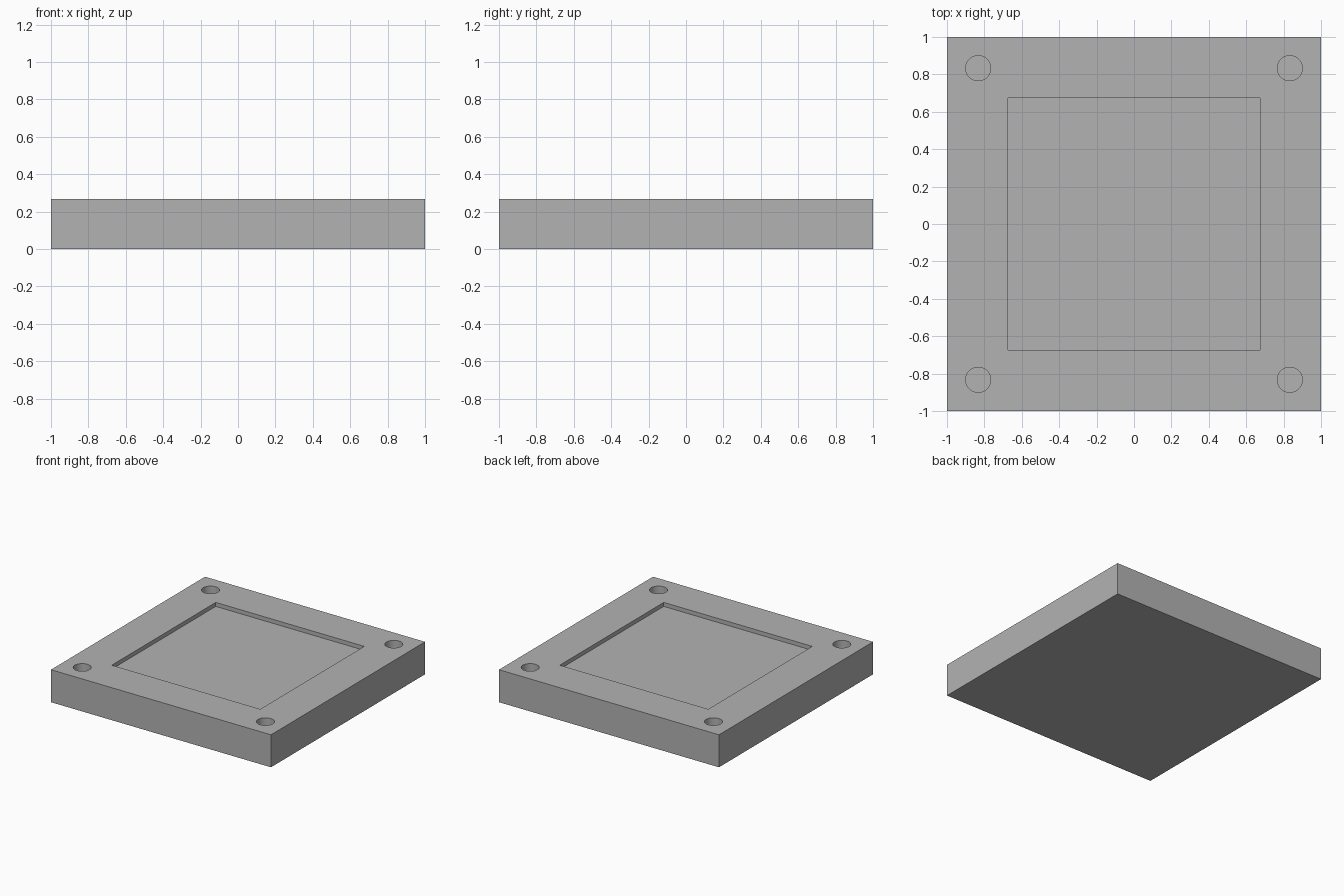
import bpy

cube = bpy.data.objects.get("Cube")
if cube:
    bpy.data.objects.remove(cube, do_unlink=True)

HEIGHT = 0.267
RECESS_HALF, RECESS_DEPTH = 0.675, 0.033
HOLE_POS, HOLE_RADIUS, HOLE_DEPTH = 0.833, 0.067, 0.2

grey = bpy.data.materials.new("plain_grey")
grey.use_nodes = True
colour = (0.45, 0.45, 0.45, 1)
grey.diffuse_color = colour
grey.node_tree.nodes["Principled BSDF"].inputs["Base Color"].default_value = colour


def box(name, size, z_low, z_high):
    bpy.ops.mesh.primitive_cube_add(size=1, location=(0, 0, (z_low + z_high) / 2))
    obj = bpy.context.object
    obj.name = name
    obj.scale = (size, size, z_high - z_low)
    bpy.ops.object.transform_apply(location=True, rotation=False, scale=True)
    obj.data.materials.append(grey)
    return obj


def cut(target, cutter):
    cutter.hide_render = True
    mod = target.modifiers.new(cutter.name, "BOOLEAN")
    mod.operation = "DIFFERENCE"
    mod.solver = "EXACT"
    mod.object = cutter
    bpy.context.view_layer.objects.active = target
    bpy.ops.object.modifier_apply(modifier=mod.name)
    bpy.data.objects.remove(cutter, do_unlink=True)


# Square base plate
plate = box("base_plate", 2, 0, HEIGHT)

# Shallow square recess in the top
cut(plate, box("recess_cutter", RECESS_HALF * 2, HEIGHT - RECESS_DEPTH, HEIGHT + 0.1))

# Blind round hole in each corner
for sx in (-1, 1):
    for sy in (-1, 1):
        bpy.ops.mesh.primitive_cylinder_add(
            vertices=48, radius=HOLE_RADIUS, depth=HOLE_DEPTH * 2,
            location=(sx * HOLE_POS, sy * HOLE_POS, HEIGHT))
        hole = bpy.context.object
        hole.name = "hole_cutter"
        hole.data.materials.append(grey)
        cut(plate, hole)

# Smooth hole walls, sharp edges elsewhere
bpy.ops.object.select_all(action="DESELECT")
plate.select_set(True)
bpy.context.view_layer.objects.active = plate
bpy.ops.object.shade_smooth_by_angle(angle=0.6)
